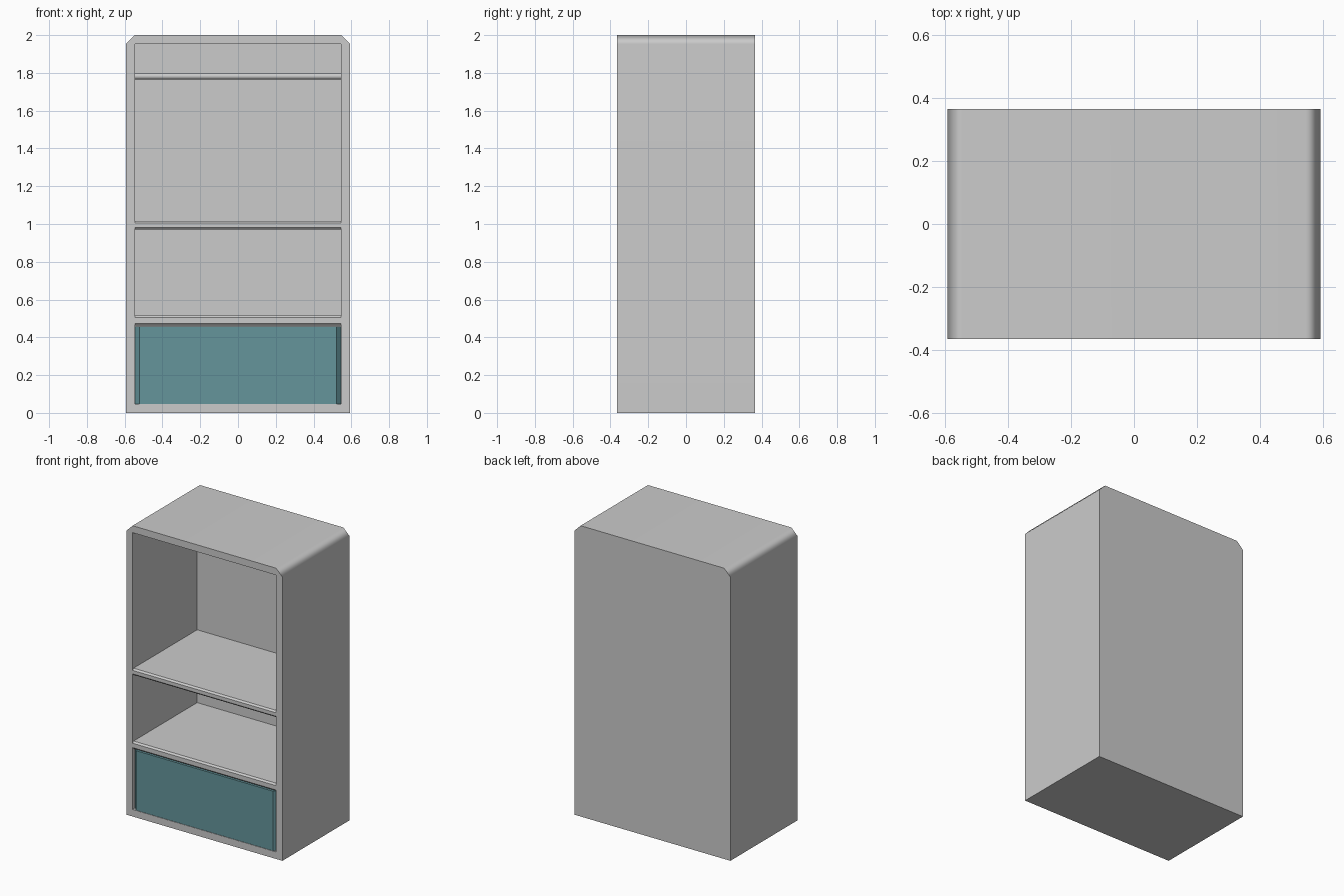
import bpy, bmesh, math
from mathutils import Matrix

if "Cube" in bpy.data.objects:
    bpy.data.objects.remove(bpy.data.objects["Cube"])

W, D, H = 0.594, 0.366, 2.0      # half width, half depth, height
T, BACK = 0.048, 0.03            # wall and back panel thickness
IW = W - T                       # inner half width


def finish(name, bm, angle=None):
    bmesh.ops.recalc_face_normals(bm, faces=bm.faces)
    me = bpy.data.meshes.new(name)
    bm.to_mesh(me)
    bm.free()
    ob = bpy.data.objects.new(name, me)
    bpy.context.collection.objects.link(ob)
    if angle:
        bpy.ops.object.select_all(action='DESELECT')
        ob.select_set(True)
        bpy.context.view_layer.objects.active = ob
        bpy.ops.object.shade_smooth_by_angle(angle=math.radians(angle))
    return ob


def box(name, lo, hi, bevel, pick):
    """Box between two corners; edges accepted by pick(midpoint, direction) are chamfered."""
    bm = bmesh.new()
    bmesh.ops.create_cube(bm, size=1)
    for v in bm.verts:
        v.co = [(a + b) / 2 + c * (b - a) for a, b, c in zip(lo, hi, v.co)]
    edges = [e for e in bm.edges
             if pick((e.verts[0].co + e.verts[1].co) / 2, e.verts[1].co - e.verts[0].co)]
    bmesh.ops.bevel(bm, geom=edges, offset=bevel, segments=1, affect='EDGES')
    return finish(name, bm)


# Carcass: chamfered outer shell with one rectangular recess open at the front
bm = bmesh.new()
outer = [(-W, 0), (W, 0), (W, H - T), (W - T, H), (T - W, H), (-W, H - T)]
inner = [(-IW, T), (IW, T), (IW, H - T), (-IW, H - T)]
match = [0, 1, 2, 2, 3, 3]       # inner corner facing each outer corner
ring = lambda pts, y: [bm.verts.new((x, y, z)) for x, z in pts]
of, ob_ = ring(outer, -D), ring(outer, D)
nf, nb = ring(inner, -D), ring(inner, D - BACK)
for i in range(6):
    j = (i + 1) % 6
    bm.faces.new((of[i], of[j], ob_[j], ob_[i]))
    rim = [of[i], of[j], nf[match[j]]]
    if match[i] != match[j]:
        rim.append(nf[match[i]])
    bm.faces.new(rim)
for i in range(4):
    j = (i + 1) % 4
    bm.faces.new((nf[i], nf[j], nb[j], nb[i]))
bm.faces.new(ob_)
bm.faces.new(nb)
carcass = finish("cabinet_carcass", bm, 50)
wn = carcass.modifiers.new("even_shading", 'WEIGHTED_NORMAL')
wn.keep_sharp = True

# Shelves, flush with the frame and chamfered along the front edges
front_long = lambda m, d: m.y < -0.3 and abs(d.x) > 0.5
for name, z0, z1 in (("upper_shelf", 0.97, 1.016), ("lower_shelf", 0.463, 0.515)):
    box(name, (-IW, -D, z0), (IW, D - BACK, z1), 0.011, front_long)

# Drawer filling the lowest bay, with chamfered upright front edges
front_upright = lambda m, d: m.y < -0.3 and abs(d.z) > 0.1
drawer = box("drawer", (-IW, -D + 0.003, T), (IW, D - BACK, 0.458), 0.025, front_upright)
teal = bpy.data.materials.new("teal")
teal.diffuse_color = (0.13, 0.30, 0.33, 1)
teal.use_nodes = True
teal.node_tree.nodes["Principled BSDF"].inputs["Base Color"].default_value = teal.diffuse_color
drawer.data.materials.append(teal)

# Clothes rail between the side walls
bm = bmesh.new()
bmesh.ops.create_cone(bm, cap_ends=True, segments=16, radius1=0.017, radius2=0.017,
                      depth=2 * IW, matrix=Matrix.Translation((0, 0, 1.782))
                      @ Matrix.Rotation(math.pi / 2, 4, 'Y'))
finish("clothes_rail", bm, 40)
